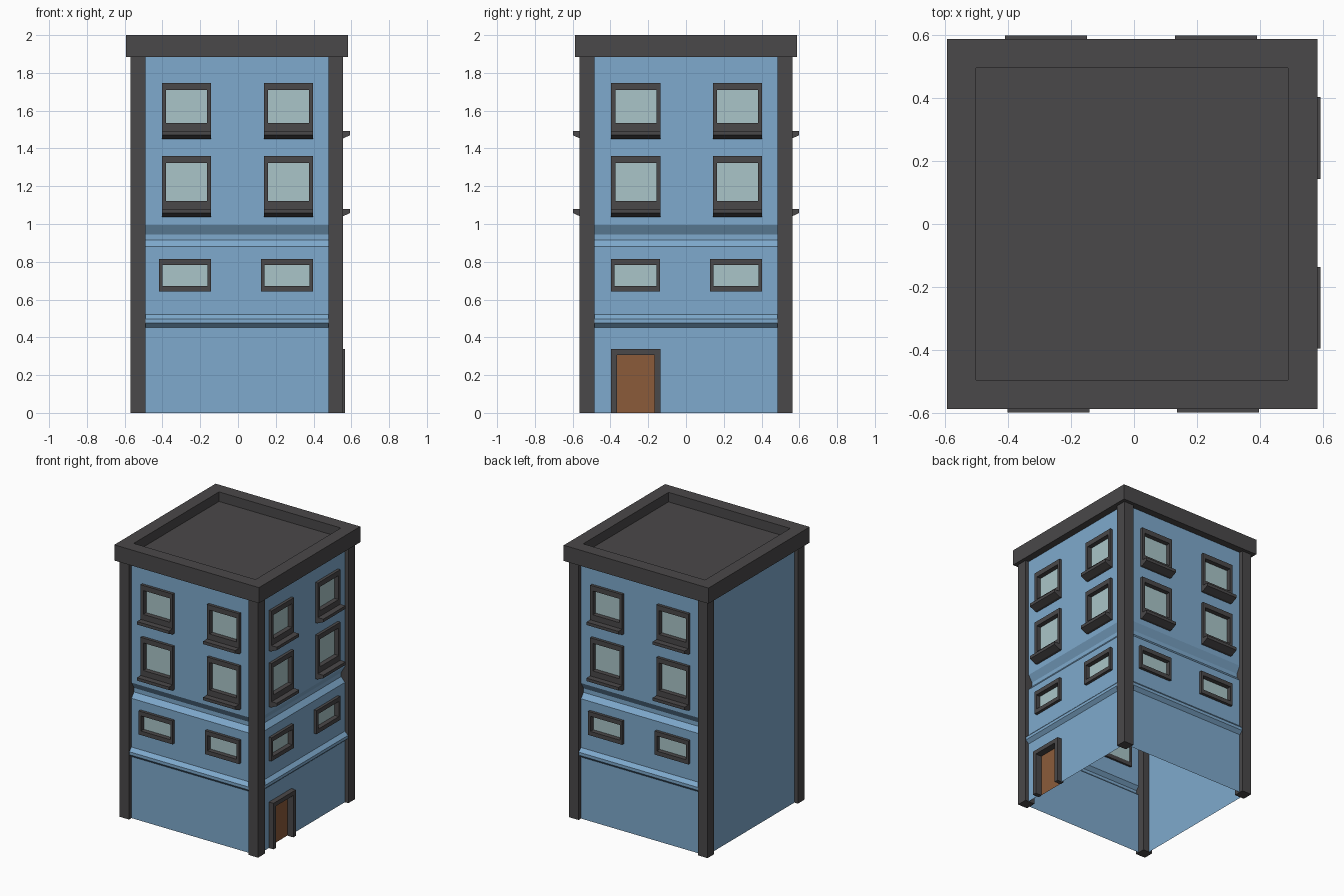
import bpy, bmesh
from math import radians
from mathutils import Matrix, Vector

if "Cube" in bpy.data.objects:
    bpy.data.objects.remove(bpy.data.objects["Cube"])

CENTRE = Matrix.Translation((-0.006, 0, 0))
WALL, GLASS_D, FRAME_D = 0.535, 0.52, 0.556


def material(name, rgb):
    m = bpy.data.materials.new(name)
    m.diffuse_color = (*rgb, 1)
    m.use_nodes = True
    m.node_tree.nodes["Principled BSDF"].inputs["Base Color"].default_value = m.diffuse_color
    return m


BLUE = material("blue_wall", (0.21, 0.40, 0.61))
DARK = material("dark_trim", (0.068, 0.065, 0.067))
GLASS = material("pale_glass", (0.40, 0.56, 0.58))
WOOD = material("brown_door", (0.26, 0.105, 0.042))


def finish(name, bm, mat, turn=0, closed=True):
    if closed:
        bmesh.ops.recalc_face_normals(bm, faces=bm.faces)
    bm.transform(CENTRE @ Matrix.Rotation(radians(turn), 4, 'Z'))
    me = bpy.data.meshes.new(name)
    bm.to_mesh(me)
    bm.free()
    me.materials.append(mat)
    ob = bpy.data.objects.new(name, me)
    bpy.context.collection.objects.link(ob)


def prism(name, points, direction, mat, turn=0):
    """Flat outline pushed along a direction (no direction = flat panel)."""
    bm = bmesh.new()
    face = bm.faces.new([bm.verts.new(p) for p in points])
    if direction:
        ext = bmesh.ops.extrude_face_region(bm, geom=[face], use_keep_orig=True)
        vs = [g for g in ext["geom"] if isinstance(g, bmesh.types.BMVert)]
        bmesh.ops.translate(bm, verts=vs, vec=Vector(direction))
    finish(name, bm, mat, turn, closed=bool(direction))


def rect(x0, x1, z0, z1, y):
    return [(x0, y, z0), (x1, y, z0), (x1, y, z1), (x0, y, z1)]


def flat_rect(h, z):
    return [(-h, -h, z), (h, -h, z), (h, h, z), (-h, h, z)]


def loft(name, loops, mat, turn=0, ring=False):
    """Skin between four-point loops, either as a closed ring or with end caps."""
    bm = bmesh.new()
    vs = [[bm.verts.new(p) for p in lp] for lp in loops]
    pairs = list(zip(vs, vs[1:])) + ([(vs[-1], vs[0])] if ring else [])
    for a, b in pairs:
        for i in range(4):
            j = (i + 1) % 4
            bm.faces.new((a[i], a[j], b[j], b[i]))
    if not ring:
        bm.faces.new(vs[0])
        bm.faces.new(vs[-1])
    finish(name, bm, mat, turn)


# Wall section: (height, outward offset) with a low ridge and an upper groove
SECTION = [(0, 0), (0.452, 0), (0.475, 0.025), (0.497, 0.025), (0.522, 0), (0.88, 0),
           (0.915, -0.03), (0.945, -0.03), (0.995, 0), (1.89, 0)]


def offset(z):
    for (z0, a), (z1, b) in zip(SECTION, SECTION[1:]):
        if z <= z1:
            return a + (b - a) * (z - z0) / (z1 - z0)
    return 0


def wall(name, holes, turn):
    xs = sorted({-0.49, 0.49, *(v for h in holes for v in h[:2])})
    zs = sorted({*(s[0] for s in SECTION), *(v for h in holes for v in h[2:])})
    bm = bmesh.new()
    grid = [[bm.verts.new((x, -WALL - (offset(z) if holes else 0), z)) for x in xs] for z in zs]
    for r in range(len(zs) - 1):
        for c in range(len(xs) - 1):
            cx, cz = (xs[c] + xs[c + 1]) / 2, (zs[r] + zs[r + 1]) / 2
            if not any(h[0] < cx < h[1] and h[2] < cz < h[3] for h in holes):
                bm.faces.new((grid[r][c], grid[r][c + 1], grid[r + 1][c + 1], grid[r + 1][c]))
    bmesh.ops.dissolve_limit(bm, angle_limit=0.01, verts=bm.verts, edges=bm.edges)
    finish(name, bm, BLUE, turn, closed=False)


def window(label, outer, inner, turn):
    loft("window_frame_" + label, [rect(*outer, -FRAME_D), rect(*inner, -FRAME_D),
         rect(*inner, -GLASS_D), rect(*outer, -GLASS_D)], DARK, turn, ring=True)
    prism("window_glass_" + label, rect(*inner, -GLASS_D - 0.002), None, GLASS, turn)


def sill(label, x0, x1, top, turn):
    section = [(-0.53, 0), (-0.599, 0), (-0.599, -0.022), (-0.553, -0.043), (-0.53, -0.043)]
    prism("window_sill_" + label, [(x0, y, top + z) for y, z in section],
          (x1 - x0, 0, 0), DARK, turn)


# Three windowed sides
for side, turn in (("front", 0), ("right", 90), ("back", 180)):
    holes = []
    # Tall windows with sills: (sill top, frame top, glass bottom, glass top)
    for row, (z0, z1, g0, g1) in (("top", (1.492, 1.746, 1.534, 1.709)),
                                  ("middle", (1.08, 1.36, 1.122, 1.324))):
        for col, x0 in (("left", -0.396), ("right", 0.143)):
            x1 = x0 + 0.26
            label = f"{side}_{row}_{col}"
            inner = (x0 + 0.022, x1 - 0.021, g0, g1)
            window(label, (x0, x1, z0, z1), inner, turn)
            sill(label, x0, x1, z0, turn)
            holes.append(inner)
    # Low wide windows
    left_edge = -0.397 if side == "right" else -0.412
    for col, x0, x1 in (("left", left_edge, -0.137), ("right", 0.128, 0.403)):
        inner = (x0 + 0.018, x1 - 0.018, 0.672, 0.783)
        window(f"{side}_low_{col}", (x0, x1, 0.642, 0.815), inner, turn)
        holes.append(inner)
    if side == "right":
        holes.append((-0.366, -0.166, 0, 0.307))
    wall(side + "_wall", holes, turn)

# Plain left side
wall("left_wall", [], 270)

# Door on the right side
d = -0.572
u_shape = [(-0.397, 0), (-0.366, 0), (-0.366, 0.307), (-0.166, 0.307),
           (-0.166, 0), (-0.136, 0), (-0.136, 0.338), (-0.397, 0.338)]
prism("door_frame", [(x, d, z) for x, z in u_shape], (0, 0.052, 0), DARK, 90)
prism("door_panel", rect(-0.366, -0.166, 0, 0.307, -0.523), None, WOOD, 90)

# Corner pillars
for i in range(4):
    a, b = 0.485, 0.563
    prism(f"corner_pillar_{i + 1}", [(a, -b, 0), (b, -b, 0), (b, -a, 0), (a, -a, 0)],
          (0, 0, 1.89), DARK, 90 * i)

# Roof cap with parapet and sunken deck
loft("roof_cap", [flat_rect(0.588, 1.885), flat_rect(0.588, 2.0),
                  flat_rect(0.495, 2.0), flat_rect(0.495, 1.93)], DARK)
